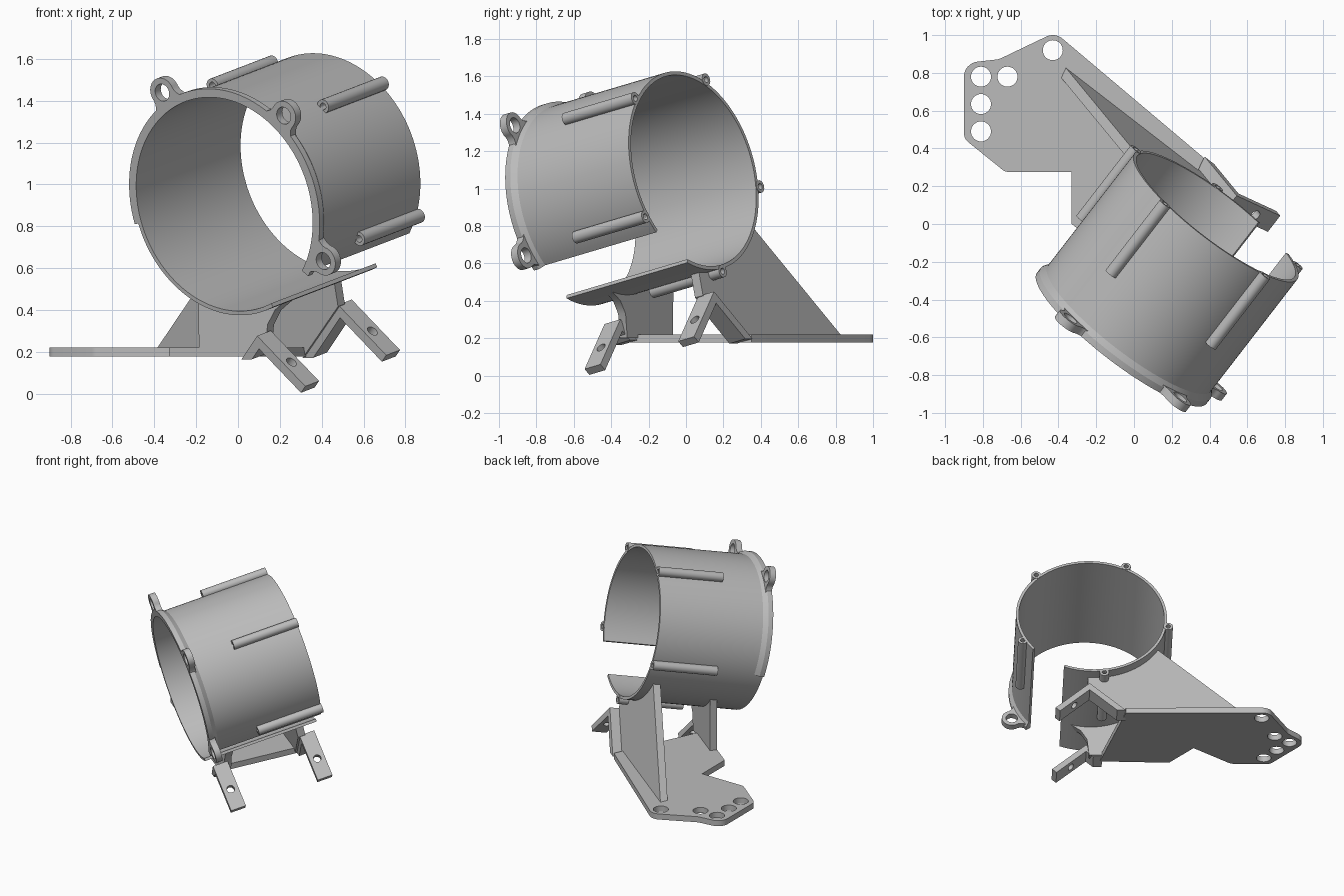
import bpy, bmesh
from math import sin, cos, radians, sqrt, pi
from mathutils import Matrix, Vector

if "Cube" in bpy.data.objects:
    bpy.data.objects.remove(bpy.data.objects["Cube"])

grey = bpy.data.materials.new("plain grey")
grey.use_nodes = True
grey.diffuse_color = (0.5, 0.5, 0.5, 1)
grey.node_tree.nodes["Principled BSDF"].inputs["Base Color"].default_value = (0.5, 0.5, 0.5, 1)

# Frames: the tilted tube frame (right, up, along axis) and a level one
HEADING, TILT = radians(52.3), radians(13.2)
level = Vector((cos(HEADING), sin(HEADING), 0))
right = Vector((sin(HEADING), -cos(HEADING), 0))
axis = level * cos(TILT) + Vector((0, 0, sin(TILT)))
up = Vector((0, 0, cos(TILT))) - level * sin(TILT)
FRONT = Vector((-0.065, -0.605, 0.905))


def frame(x, y, z, origin):
    m = Matrix((x, y, z)).transposed().to_4x4()
    m.translation = origin
    return m


TUBE = frame(right, up, axis, FRONT)
UPRIGHT = frame(right, Vector((0, 0, 1)), level, (FRONT.x, FRONT.y, 0))
R_IN, R_OUT, LENGTH = 0.525, 0.545, 0.838
SLOT_END, SLOT_START = 292, -38.5
parts = []


def arc(cx, cy, r, a0, a1, n):
    steps = [radians(a0 + (a1 - a0) * i / n) for i in range(n + 1)]
    return [(cx + r * cos(a), cy + r * sin(a)) for a in steps]


def circle(cx, cy, r, n=32):
    return arc(cx, cy, r, 0, 360, n)[:-1]


def finish(name, bm, matrix):
    bm.transform(matrix)
    bmesh.ops.remove_doubles(bm, verts=bm.verts, dist=0.0002)
    bmesh.ops.recalc_face_normals(bm, faces=bm.faces)
    mesh = bpy.data.meshes.new(name)
    bm.to_mesh(mesh)
    bm.free()
    mesh.materials.clear()
    mesh.materials.append(grey)
    obj = bpy.data.objects.new(name, mesh)
    bpy.context.collection.objects.link(obj)
    parts.append(obj)


def slab(name, outlines, lo, hi, matrix):
    """Extrude an outline, with any further outlines as holes."""
    curve = bpy.data.curves.new(name + " outline", 'CURVE')
    curve.dimensions = '2D'
    curve.fill_mode = 'BOTH'
    curve.extrude = (hi - lo) / 2
    for pts in outlines:
        s = curve.splines.new('POLY')
        s.points.add(len(pts) - 1)
        for p, (x, y) in zip(s.points, pts):
            p.co = (x, y, 0, 1)
        s.use_cyclic_u = True
    temp = bpy.data.objects.new(name + " outline", curve)
    bpy.context.collection.objects.link(temp)
    dg = bpy.context.evaluated_depsgraph_get()
    mesh = bpy.data.meshes.new_from_object(temp.evaluated_get(dg))
    bm = bmesh.new()
    bm.from_mesh(mesh)
    bpy.data.objects.remove(temp)
    bpy.data.meshes.remove(mesh)
    finish(name, bm, matrix @ Matrix.Translation((0, 0, (lo + hi) / 2)))


def sweep(name, profile, a0, a1, n):
    """Sweep a (radius, depth) profile part way round the tube axis."""
    bm = bmesh.new()
    rings = []
    for i in range(n + 1):
        a = radians(a0 + (a1 - a0) * i / n)
        rings.append([bm.verts.new((r * cos(a), r * sin(a), w)) for r, w in profile])
    for p, q in zip(rings, rings[1:]):
        for i in range(len(profile)):
            j = (i + 1) % len(profile)
            bm.faces.new((p[i], p[j], q[j], q[i]))
    bm.faces.new(rings[0])
    bm.faces.new(rings[-1])
    finish(name, bm, TUBE)


# Slotted tube and its front flange
sweep("tube", [(R_IN, 0), (R_OUT, 0), (R_OUT, LENGTH), (R_IN, LENGTH)],
      SLOT_START, SLOT_END, 110)
sweep("front_flange", [(0.53, 0), (0.567, 0), (0.567, 0.035), (0.543, 0.07), (0.53, 0.07)],
      SLOT_START, 190, 76)

# Screw ears on the flange
side = [(0.105, 0.545), (0.085, 0.562), (0.072, 0.585)]
ear = side + arc(0, 0.617, 0.07, -10, 190, 24) + [(-x, y) for x, y in reversed(side)]
for i, a in enumerate((-27, 45, 117)):
    turn = TUBE @ Matrix.Rotation(radians(a - 90), 4, 'Z')
    slab(f"screw_ear_{i + 1}", [ear, circle(0, 0.615, 0.042)], 0, 0.045, turn)

# Five bored ribs along the rear half
for i in range(5):
    a = radians(-27 + 72 * i)
    x, y = 0.56 * cos(a), 0.56 * sin(a)
    slab(f"screw_rib_{i + 1}", [circle(x, y, 0.034, 20), circle(x, y, 0.017, 16)],
         LENGTH - 0.48, LENGTH + 0.003, TUBE)

# Base plate with mounting holes
plate = (arc(-0.43, 0.92, 0.08, 115, 50, 8) + [(0.37, 0.35), (0.065, -0.306), (-0.33, 0),
         (-0.33, 0.275)] + arc(-0.66, 0.335, 0.06, 270, 230, 5)
         + arc(-0.84, 0.48, 0.06, 230, 180, 5) + arc(-0.82, 0.78, 0.08, 180, 95, 8)
         + arc(-0.74, 0.96, 0.09, 275, 295, 4))
spots = [(-0.43, 0.92), (-0.67, 0.78), (-0.81, 0.78), (-0.81, 0.635), (-0.81, 0.49)]
slab("base_plate", [plate] + [circle(x, y, 0.053) for x, y in spots], 0.177, 0.22,
     Matrix.Identity(4))

# Rear gusset wall, cradling the tube
slab("rear_gusset", [[(-1.13, -0.905)] + arc(0, 0, 0.535, 208, 273, 20)
     + [(0.03, -0.67), (-0.21, -0.905)]], 0.715, 0.77, TUBE)

# Upright front support wall
cradle = [(x, 0.985 + y / cos(TILT)) for x, y in arc(0, 0, 0.535, 221, 285, 20)]
slab("front_support", [[(-0.40, 0.2)] + cradle + [(0.06, 0.40), (0.015, 0.33), (0, 0.2)]],
     0.318, 0.368, UPRIGHT)

# Two bent brackets: arm rising from the plate, tab falling away
APEX_U, APEX_V, THICK, WIDTH = 0.02, -0.665, 0.045, 0.11
k = 1 / sqrt(2)
TAB = frame(Vector((k, -k, 0)), Vector((0, 0, 1)), Vector((k, k, 0)), (APEX_U, APEX_V, 0))
for name, w, foot in (("front", 0.08, -0.78), ("rear", 0.73, -0.925)):
    slope = APEX_U - APEX_V
    arm = [(APEX_U, APEX_V), (foot + slope, foot), (foot + slope + 0.064, foot),
           (APEX_U + 0.032, APEX_V - 0.032)]
    slab(name + "_bracket_arm", [arm], w, w + WIDTH, TUBE)
    strap = [(0, w), (0.35, w), (0.35, w + WIDTH), (0, w + WIDTH)]
    slab(name + "_bracket_tab", [strap, circle(0.2, w + WIDTH / 2, 0.027, 24)],
         -THICK, 0, TUBE @ TAB)

# Smooth the round surfaces, keep the edges crisp
bpy.ops.object.select_all(action='DESELECT')
for obj in parts:
    obj.select_set(True)
bpy.context.view_layer.objects.active = parts[0]
bpy.ops.object.shade_smooth_by_angle(angle=radians(30))
